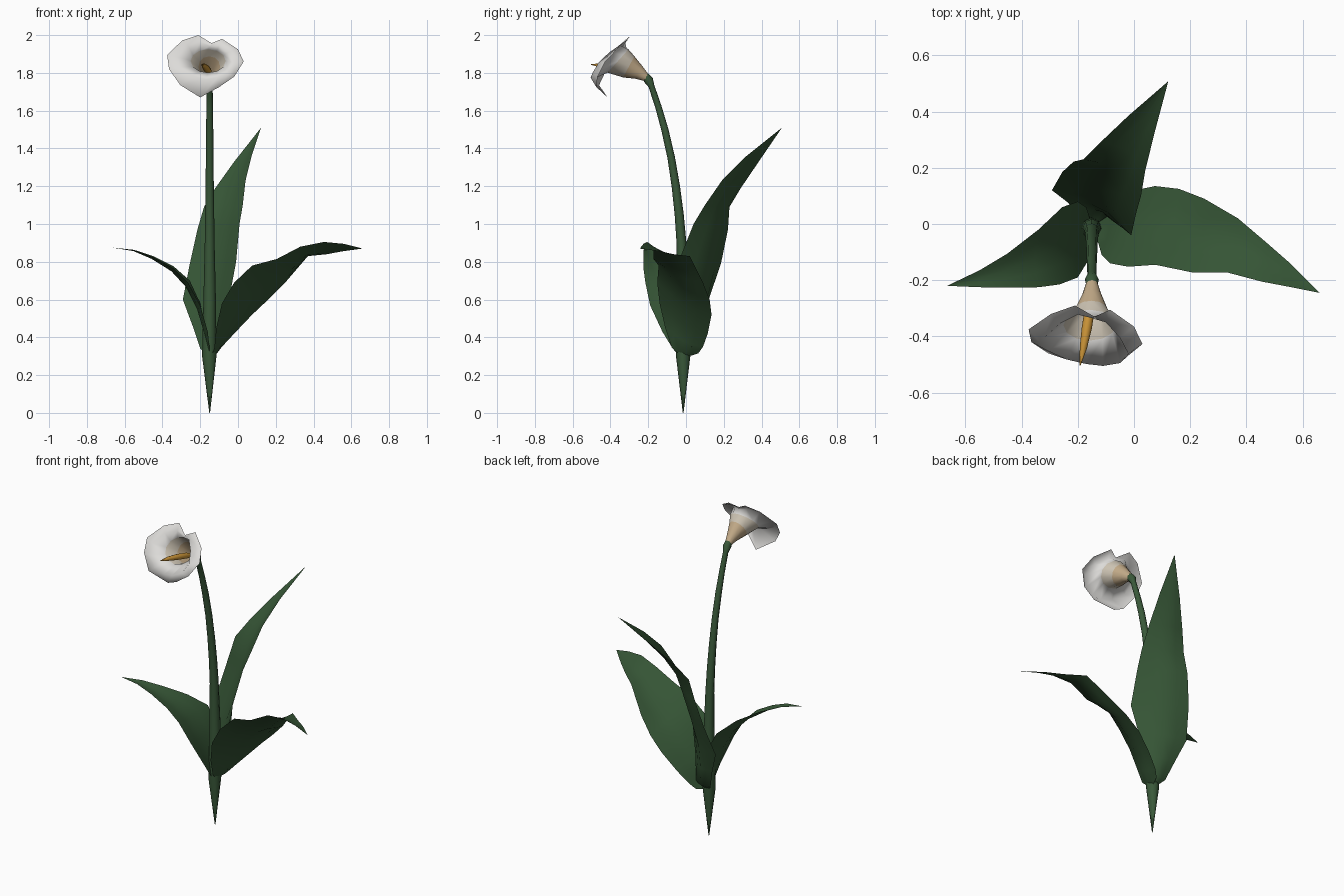
import bpy
from math import sin, cos, tau
from mathutils import Vector as V


def material(name, rgb):
    m = bpy.data.materials.new(name)
    m.diffuse_color = (*rgb, 1)
    return m


green = material("leaf_green", (0.036, 0.09, 0.036))
stem_green = material("stem_green", (0.042, 0.10, 0.042))
white = material("petal_white", (0.72, 0.71, 0.69))
cream = material("petal_cream", (0.62, 0.56, 0.46))
tan = material("petal_tan", (0.55, 0.41, 0.25))
orange = material("spadix_orange", (0.60, 0.30, 0.04))


def loft(name, rows, mats, closed):
    """Skin equal-length rows of points; mats gives one material per band."""
    n = len(rows[0])
    faces, slots = [], []
    for i in range(len(rows) - 1):
        for j in range(n if closed else n - 1):
            k = (j + 1) % n
            faces.append((i * n + j, i * n + k, (i + 1) * n + k, (i + 1) * n + j))
            slots.append(min(i, len(mats) - 1))
    me = bpy.data.meshes.new(name)
    me.from_pydata([tuple(p) for r in rows for p in r], [], faces)
    used = list(dict.fromkeys(mats))
    for m in used:
        me.materials.append(m)
    for p, s in zip(me.polygons, slots):
        p.material_index = used.index(mats[s])
        p.use_smooth = True
    me.validate()
    ob = bpy.data.objects.new(name, me)
    bpy.context.collection.objects.link(ob)
    return ob


def tube(name, path, mat, sides):
    """Round sections (x, y, z, radius) set across the path."""
    rows = []
    for i, (x, y, z, r) in enumerate(path):
        a, b = path[max(i - 1, 0)], path[min(i + 1, len(path) - 1)]
        t = (V(b[:3]) - V(a[:3])).normalized()
        u = V((1, 0, 0))
        u = (u - t * u.dot(t)).normalized()
        w = t.cross(u)
        rows.append([V((x, y, z)) + r * (u * cos(tau * j / sides) + w * sin(tau * j / sides))
                     for j in range(sides)])
    return loft(name, rows, [mat], True)


def leaf(name, base, edge_a, edge_b, tip, sag):
    """Blade between two edges, with a creased rib pushed along sag."""
    rows = []
    for a, b in zip([base] + edge_a + [tip], [base] + edge_b + [tip]):
        a, b = V(a), V(b)
        width = (b - a).length
        rows.append([a.lerp(b, t) + V(sag) * width * s
                     for t, s in ((0, 0), (.25, .6), (.5, 1), (.75, .6), (1, 0))])
    return loft(name, rows, [green], False)


# Pointed foot and bending stem, ending in a small swelling below the flower
tube("stem", [(-.15, -.015, 0, .002), (-.152, -.015, .3, .038), (-.15, -.015, .6, .033),
              (-.15, -.024, .9, .026), (-.15, -.036, 1.05, .024), (-.15, -.054, 1.2, .022),
              (-.15, -.078, 1.35, .020), (-.15, -.112, 1.5, .019), (-.15, -.146, 1.62, .017),
              (-.15, -.183, 1.73, .016),
              (-.15, -.198, 1.762, .025), (-.15, -.215, 1.785, .02)], stem_green, 8)

# Left leaf, arching outward to a level tip
leaf("left_leaf", (-.15, -.015, .28),
     [(-.15, -.07, .34), (-.16, -.125, .43), (-.20, -.19, .57), (-.265, -.215, .69),
      (-.34, -.225, .765), (-.45, -.226, .825), (-.55, -.225, .862)],
     [(-.16, .03, .34), (-.17, .06, .43), (-.20, .08, .58), (-.255, .06, .70),
      (-.34, -.02, .775), (-.45, -.105, .83), (-.55, -.165, .863)],
     (-.665, -.22, .875), (-.06, 0, -.10))

# Right leaf, twisted so its front edge rides higher
leaf("right_leaf", (-.145, -.015, .29),
     [(-.125, -.075, .345), (-.115, -.11, .45), (-.085, -.14, .58), (-.02, -.152, .69),
      (.075, -.145, .78), (.206, -.172, .815), (.33, -.172, .88), (.455, -.205, .905),
      (.56, -.225, .895)],
     [(-.115, .065, .315), (-.085, .09, .35), (-.02, .115, .42), (.075, .135, .52),
      (.16, .125, .60), (.25, .09, .69), (.37, .02, .83), (.47, -.065, .84),
      (.55, -.135, .855)],
     (.66, -.245, .87), (.06, 0, -.10))

# Tall back leaf, leaning away
leaf("back_leaf", (-.15, -.01, .29),
     [(-.20, .04, .34), (-.24, .08, .46), (-.292, .12, .60), (-.255, .185, .79),
      (-.215, .222, .97), (-.18, .23, 1.09), (-.12, .29, 1.19), (-.02, .385, 1.33)],
     [(-.09, .03, .35), (-.075, .01, .48), (-.04, -.015, .64), (-.01, -.04, .80),
      (.008, .04, 1.0), (.025, .10, 1.10), (.04, .19, 1.23), (.072, .32, 1.36)],
     (.122, .508, 1.51), (.04, .14, -.06))

# Flower trumpet: throat rings as (centre, half width, top offset y, z)
throat = [((-.15, -.205, 1.772), .019, .010, .016), ((-.15, -.25, 1.803), .034, .018, .034),
          ((-.152, -.303, 1.832), .058, .030, .056), ((-.158, -.36, 1.863), .093, .055, .062)]
rows = [[V(c) + V((w * sin(a), uy * cos(a), uz * cos(a)))
         for a in (tau * k / 12 for k in range(12))] for c, w, uy, uz in throat]

# Flared lip, then the curled rim with its top notch and drooping tip
lip = [(-.15, -.335, 1.94), (-.10, -.35, 1.947), (-.05, -.405, 1.91), (-.02, -.462, 1.855),
       (-.05, -.495, 1.80), (-.11, -.505, 1.775), (-.17, -.498, 1.765), (-.24, -.482, 1.785),
       (-.31, -.45, 1.83), (-.32, -.405, 1.885), (-.265, -.355, 1.945), (-.20, -.322, 1.965)]
rim = [(-.14, -.33, 1.957), (-.085, -.305, 1.98), (0, -.365, 1.925), (.03, -.427, 1.86),
       (-.02, -.468, 1.78), (-.10, -.475, 1.725), (-.20, -.415, 1.67), (-.305, -.46, 1.735),
       (-.365, -.42, 1.82), (-.375, -.375, 1.895), (-.295, -.32, 1.972), (-.21, -.29, 2.0)]
loft("flower_petal", rows + [lip, rim], [tan, tan, cream, white], True)

# Spadix inside the trumpet
tube("spadix", [(-.15, -.23, 1.79, .008), (-.157, -.30, 1.81, .018), (-.168, -.37, 1.825, .018),
                (-.18, -.44, 1.838, .013), (-.192, -.503, 1.845, .002)], orange, 8)
